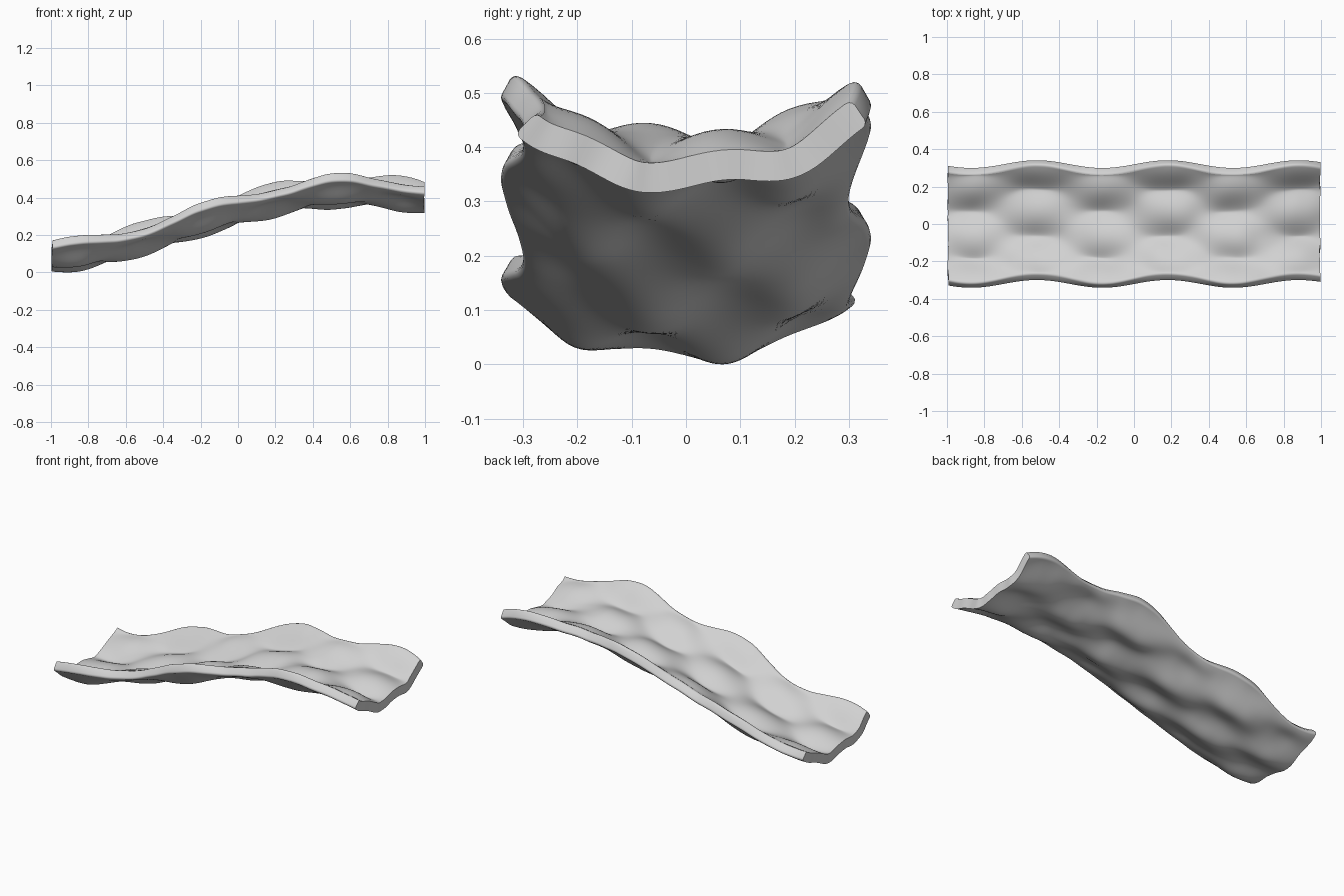
import bpy, bmesh
from math import sin, cos, pi, hypot
from mathutils import Vector, noise

cube = bpy.data.objects.get("Cube")
if cube:
    bpy.data.objects.remove(cube, do_unlink=True)

STATIONS, ACROSS = 120, 56
THICK = 0.055


def spine(x):
    """Height of the underside along the middle of the channel."""
    return 0.27 + 0.282 * x - 0.129 * x**2 - 0.128 * x**3 + 0.035 * x**4


def underside(x, t):
    """Underside point (y, z) at length x and crosswise position t in -1..1."""
    wave = cos(2 * pi * (x + 0.52) / 0.7)
    y = 0.325 * t + 0.02 * wave * t * t
    trough = 0.112 * (abs(y) / 0.33) ** 2.6
    dimple = 0.026 * wave * sin(2 * pi * y / 0.28) * (1 - t**6)
    rough = 0.004 * noise.noise(Vector((x * 9, y * 9, 0)))
    return y, spine(x) + trough + dimple + rough


def ring(x):
    """Closed cross-section: underside, then the top face offset by the thickness."""
    low, high = [], []
    for j in range(ACROSS + 1):
        t = 2 * j / ACROSS - 1
        y, z = underside(x, t)
        ya, za = underside(x, t - 0.03)
        yb, zb = underside(x, t + 0.03)
        length = hypot(yb - ya, zb - za)
        # slightly ragged ends
        xe = x + 0.006 * noise.noise(Vector((x, y * 14, 3))) * x**8
        low.append((xe, y, z))
        high.append((xe, y - THICK * (zb - za) / length, z + THICK * (yb - ya) / length))
    return low + high[::-1]


# wavy channel body
bm = bmesh.new()
rings = [[bm.verts.new(p) for p in ring(0.995 * (2 * i / STATIONS - 1))]
         for i in range(STATIONS + 1)]
count = len(rings[0])
for a, b in zip(rings, rings[1:]):
    for j in range(count):
        k = (j + 1) % count
        bm.faces.new((a[j], a[k], b[k], b[j]))
# end caps in strips
for r in (rings[0], rings[-1]):
    for j in range(ACROSS):
        bm.faces.new((r[j], r[j + 1], r[count - 2 - j], r[count - 1 - j]))
bmesh.ops.recalc_face_normals(bm, faces=bm.faces)

# rounded long rims
rims = [e for e in bm.edges if len(e.link_faces) == 2
        and e.calc_face_angle(0) > 0.8
        and abs(e.verts[0].co.x - e.verts[1].co.x) > 0.008]
bmesh.ops.bevel(bm, geom=rims, offset=0.012, segments=3, profile=0.5, affect='EDGES')

# rest on the ground, centred
mins = [min(v.co[i] for v in bm.verts) for i in range(3)]
maxs = [max(v.co[i] for v in bm.verts) for i in range(3)]
bmesh.ops.translate(bm, verts=bm.verts, vec=(
    -(mins[0] + maxs[0]) / 2, -(mins[1] + maxs[1]) / 2, -mins[2]))

mesh = bpy.data.meshes.new("wavy_channel")
bm.to_mesh(mesh)
bm.free()
channel = bpy.data.objects.new("wavy_channel", mesh)
bpy.context.collection.objects.link(channel)

# single pale grey material
grey = bpy.data.materials.new("pale_grey")
grey.use_nodes = True
colour = (0.64, 0.64, 0.64, 1)
grey.diffuse_color = colour
grey.node_tree.nodes["Principled BSDF"].inputs["Base Color"].default_value = colour
mesh.materials.append(grey)

bpy.ops.object.select_all(action='DESELECT')
channel.select_set(True)
bpy.context.view_layer.objects.active = channel
bpy.ops.object.shade_smooth_by_angle(angle=0.7)
